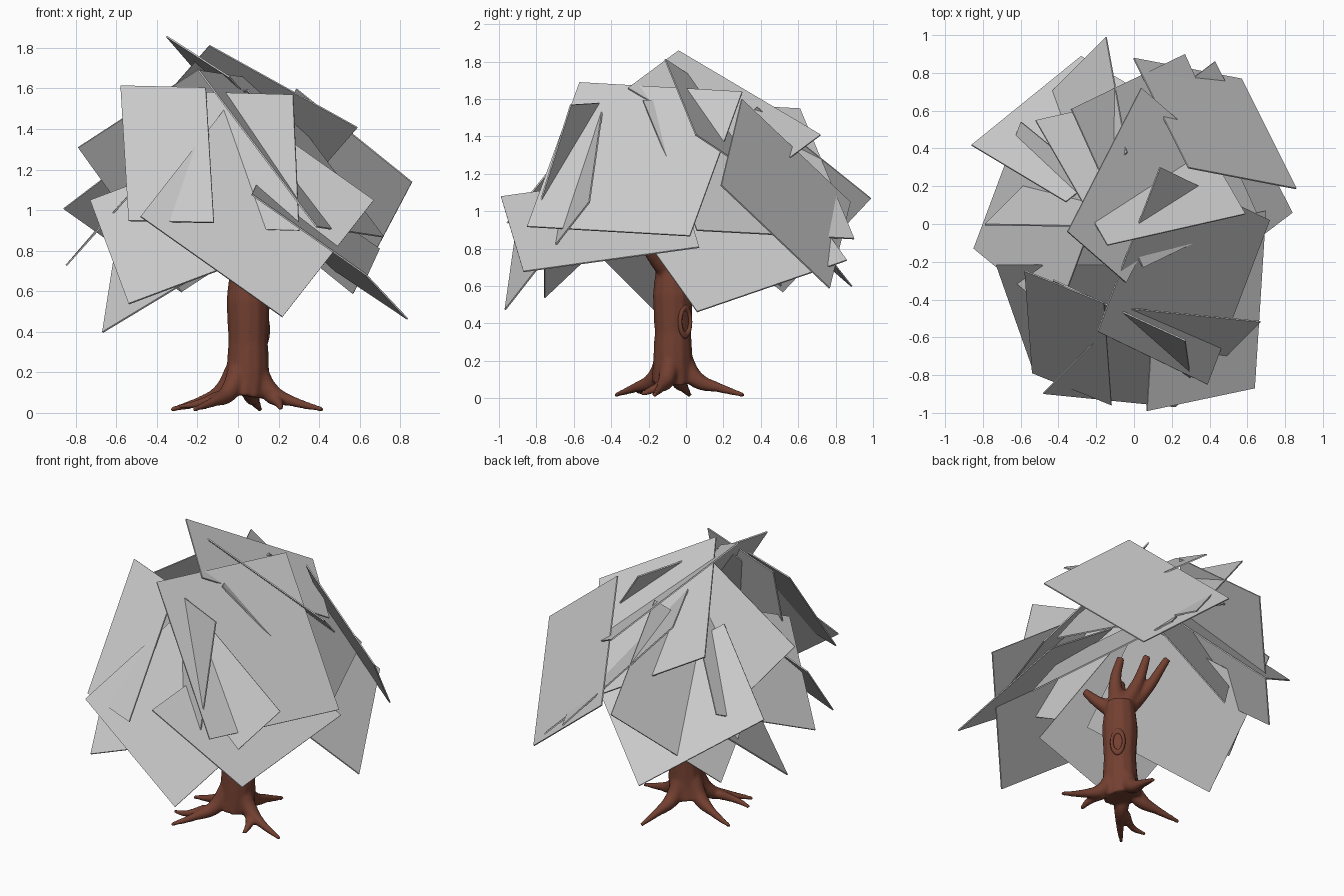
import bpy
from mathutils import Vector

if "Cube" in bpy.data.objects:
    bpy.data.objects.remove(bpy.data.objects["Cube"])

bark = bpy.data.materials.new("bark_brown")
bark.diffuse_color = (0.17, 0.05, 0.03, 1)
bark.use_nodes = True
bark.node_tree.nodes["Principled BSDF"].inputs["Base Color"].default_value = bark.diffuse_color


def activate(ob):
    bpy.ops.object.select_all(action='DESELECT')
    ob.select_set(True)
    bpy.context.view_layer.objects.active = ob


def tubes(name, paths):
    """Tapered round tubes: each path is a list of (x, y, z, radius)."""
    cu = bpy.data.curves.new(name, 'CURVE')
    cu.dimensions = '3D'
    cu.bevel_depth = 1.0
    cu.bevel_resolution = 4
    cu.resolution_u = 6
    cu.use_fill_caps = True
    for path in paths:
        sp = cu.splines.new('BEZIER')
        sp.bezier_points.add(len(path) - 1)
        for p, (x, y, z, r) in zip(sp.bezier_points, path):
            p.co = (x, y, z)
            p.radius = r
            p.handle_left_type = p.handle_right_type = 'AUTO'
    ob = bpy.data.objects.new(name, cu)
    bpy.context.collection.objects.link(ob)
    activate(ob)
    bpy.ops.object.convert(target='MESH')
    return bpy.context.view_layer.objects.active


# trunk
paths = [[(0.03, -0.07, 0.085, 0.115), (0.045, -0.07, 0.18, 0.108), (0.05, -0.07, 0.35, 0.098),
          (0.05, -0.07, 0.55, 0.108), (0.05, -0.07, 0.72, 0.09)]]

# main roots, then small side roots
for tx, ty in [(0.42, -0.17), (-0.22, -0.38), (-0.33, 0.02), (0.11, 0.31)]:
    dx, dy = tx - 0.04, ty + 0.07
    paths.append([(0.04 + 0.12 * dx, -0.07 + 0.12 * dy, 0.22, 0.055),
                  (0.04 + 0.33 * dx, -0.07 + 0.33 * dy, 0.10, 0.046),
                  (0.04 + 0.62 * dx, -0.07 + 0.66 * dy, 0.055, 0.025),
                  (tx, ty, 0.016, 0.012)])
paths.append([(0.16, -0.1, 0.08, 0.035), (0.2, -0.17, 0.05, 0.024), (0.21, -0.24, 0.02, 0.012)])
paths.append([(-0.1, -0.2, 0.08, 0.03), (-0.2, -0.25, 0.045, 0.02), (-0.29, -0.24, 0.03, 0.012)])

# branches: elbow and tip
for mid, tip in [((0.14, -0.17, 0.75), (0.20, -0.22, 0.82)),
                 ((0.06, -0.10, 0.90), (0.06, -0.05, 1.03)),
                 ((-0.03, 0.00, 0.87), (-0.06, 0.05, 1.04)),
                 ((-0.08, 0.00, 0.82), (-0.15, 0.13, 1.02)),
                 ((-0.02, -0.15, 0.86), (-0.08, -0.22, 1.00))]:
    paths.append([(0.05, -0.07, 0.66, 0.065), (*mid, 0.036), (*tip, 0.023)])

# blend everything into one smooth wooden body
wood = tubes("trunk_and_roots", paths)
rm = wood.modifiers.new("blend", 'REMESH')
rm.mode = 'VOXEL'
rm.voxel_size = 0.01
sm = wood.modifiers.new("soften", 'SMOOTH')
sm.factor = 0.5
sm.iterations = 5
wood.data.materials.clear()
wood.data.materials.append(bark)
activate(wood)
for m in ("blend", "soften"):
    bpy.ops.object.modifier_apply(modifier=m)
bpy.ops.object.shade_smooth()

# knot hole rim on the trunk
bpy.ops.mesh.primitive_torus_add(major_radius=0.045, minor_radius=0.013, major_segments=24,
                                 minor_segments=8)
knot = bpy.context.object
knot.name = "knot_hole"
knot.rotation_mode = 'QUATERNION'
knot.rotation_quaternion = Vector((0.75, 0.66, 0)).to_track_quat('Z', 'Y')
knot.location = (0.122, -0.005, 0.41)
knot.scale = (0.8, 1.6, 1)
knot.data.materials.append(bark)
bpy.ops.object.shade_smooth()


def leaf_card(name, corner, side_a, side_b):
    """Thin parallelogram from one corner and its two neighbours, facing outward."""
    c, a, b = Vector(corner), Vector(side_a), Vector(side_b)
    pts = [c, a, a + b - c, b]
    mid = (a + b) / 2
    if (a - c).cross(b - c).dot(mid - Vector((0, 0, 0.75))) < 0:
        pts.reverse()
    me = bpy.data.meshes.new(name)
    me.from_pydata([tuple(p) for p in pts], [], [(0, 1, 2, 3)])
    ob = bpy.data.objects.new(name, me)
    bpy.context.collection.objects.link(ob)
    so = ob.modifiers.new("thickness", 'SOLIDIFY')
    so.thickness = 0.008
    so.offset = -1


# foliage cards: a corner and its two neighbours
front = [
    ((0.22, -0.97, 0.475), (0.67, -0.52, 1.05), (-0.48, -0.90, 0.97)),
    ((-0.54, -0.76, 0.54), (-0.73, -0.22, 1.05), (0.10, -0.76, 0.78)),
    ((-0.54, -0.79, 0.95), (-0.58, -0.25, 1.615), (-0.12, -0.96, 0.94)),
    ((0.30, -0.83, 0.90), (0.27, -0.62, 1.57), (-0.40, -0.51, 0.92)),
]
right = [
    ((0.86, 0.19, 1.14), (0.57, 0.77, 0.59), (0.29, 0.30, 1.60)),
    ((-0.19, -0.57, 1.69), (0.14, 0.30, 1.64), (0.39, -0.85, 0.92)),
    ((0.64, -0.87, 0.68), (0.70, 0.07, 0.81), (0.07, -0.99, 1.08)),
    ((0.84, 0.06, 0.465), (0.43, 0.86, 0.74), (0.26, -0.38, 1.08)),
]
left = [
    ((-0.85, -0.13, 0.73), (-0.60, 0.54, 1.02), (-0.41, -0.49, 1.22)),
    ((-0.67, -0.10, 0.40), (-0.60, 0.46, 0.85), (-0.04, -0.48, 0.78)),
    ((-0.79, 0.00, 1.31), (-0.28, 0.51, 0.60), (-0.19, -0.01, 1.70)),
]
back = [
    ((-0.86, 0.42, 1.01), (-0.28, 0.89, 0.60), (-0.36, 0.12, 1.39)),
    ((-0.15, 0.99, 1.07), (-0.62, 0.52, 0.57), (-0.04, 0.38, 1.56)),
    ((0.27, 0.90, 0.855), (-0.33, 0.61, 1.55), (0.65, 0.06, 0.90)),
]
top = [
    ((-0.35, -0.04, 1.86), (0.04, 0.72, 1.41), (-0.04, -0.31, 1.66)),
    ((-0.14, -0.11, 1.815), (0.59, 0.055, 1.41), (-0.52, 0.55, 1.38)),
]
for group, cards in dict(front=front, right=right, left=left, back=back, top=top).items():
    for i, card in enumerate(cards):
        leaf_card(f"leaf_card_{group}_{i + 1}", *card)
